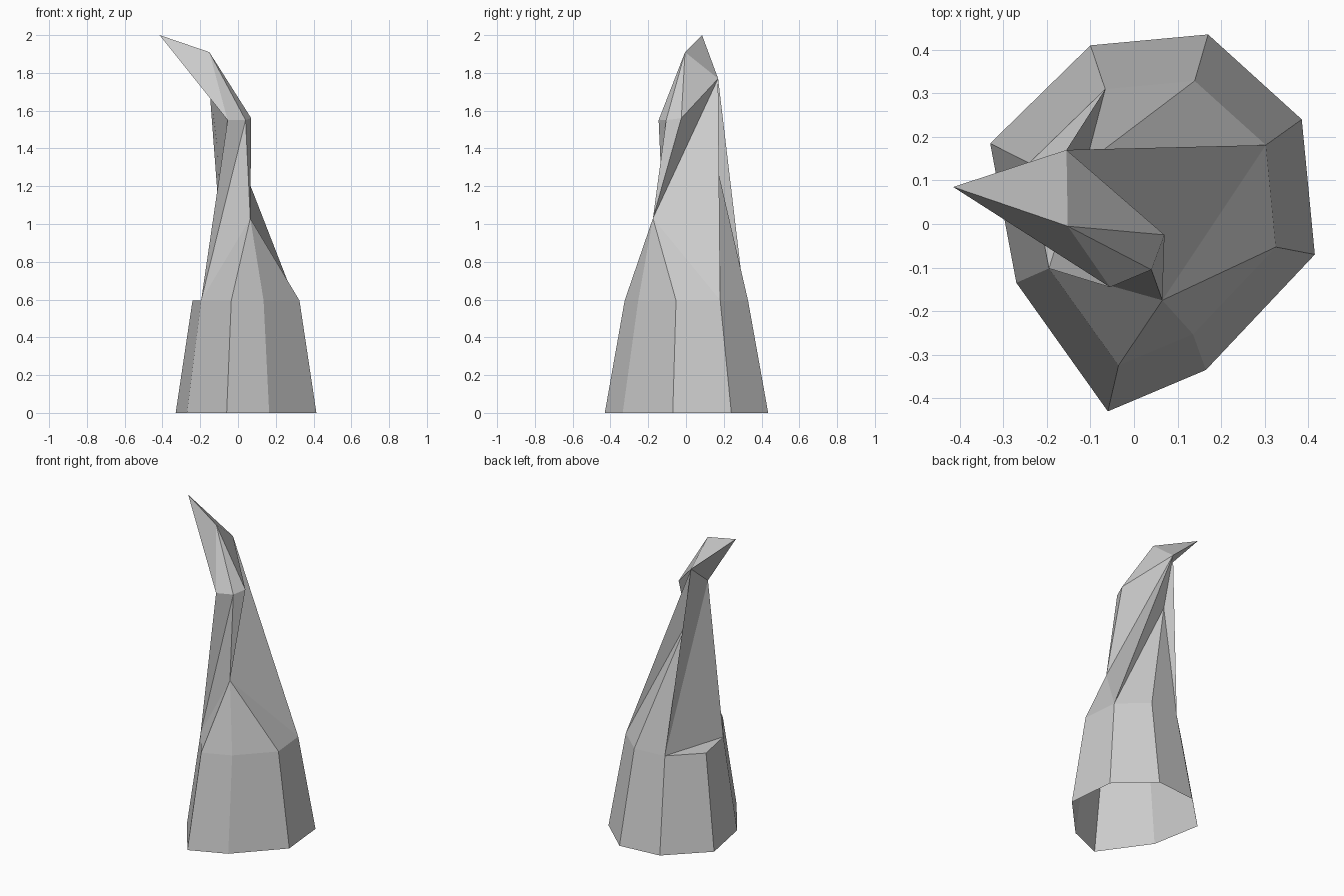
import bpy, bmesh

if "Cube" in bpy.data.objects:
    bpy.data.objects.remove(bpy.data.objects["Cube"])

bm = bmesh.new()

# Flared open base: an eight-sided outline and a smaller copy above it
outline = [(-0.10, 0.41), (0.17, 0.435), (0.385, 0.24), (0.415, -0.07),
           (0.165, -0.335), (-0.06, -0.43), (-0.27, -0.135), (-0.33, 0.185)]
base = [bm.verts.new((x, y, 0)) for x, y in outline]
ring = [bm.verts.new((0.76 * x + 0.01, 0.755 * y, 0.595)) for x, y in outline]
for i in range(8):
    j = (i + 1) % 8
    bm.faces.new((base[i], base[j], ring[j], ring[i]))

# Corners of the twisted neck and the bent tip
corners = {
    "A": (0.065, -0.175, 1.03),   # front shoulder
    "Q": (-0.11, 0.14, 1.41),     # back ridge
    "F": (-0.055, -0.145, 1.55),  # underside of the bend
    "G": (0.04, -0.105, 1.55),
    "E": (0.07, -0.025, 1.56),
    "D": (-0.155, 0.17, 1.77),    # back of the bend
    "C": (-0.152, -0.005, 1.91),  # crown of the bend
    "T": (-0.415, 0.085, 2.0),    # point
}
points = {name: bm.verts.new(co) for name, co in corners.items()}
points.update({str(i): v for i, v in enumerate(ring)})

# Facets: front fan, left side, back, right side, bent tip
facets = ("23A 34A 45A 56A  6AG 6GF 6F0 670  0FD 0DQ 0Q1 1Q2 2QD "
          "2DA ADE AEG  EDC ECG GCF FCT FTD TCD")
for facet in facets.split():
    bm.faces.new([points[c] for c in facet])

bmesh.ops.recalc_face_normals(bm, faces=bm.faces)
mesh = bpy.data.meshes.new("twisted_spire")
bm.to_mesh(mesh)
bm.free()
spire = bpy.data.objects.new("twisted_spire", mesh)
bpy.context.collection.objects.link(spire)
